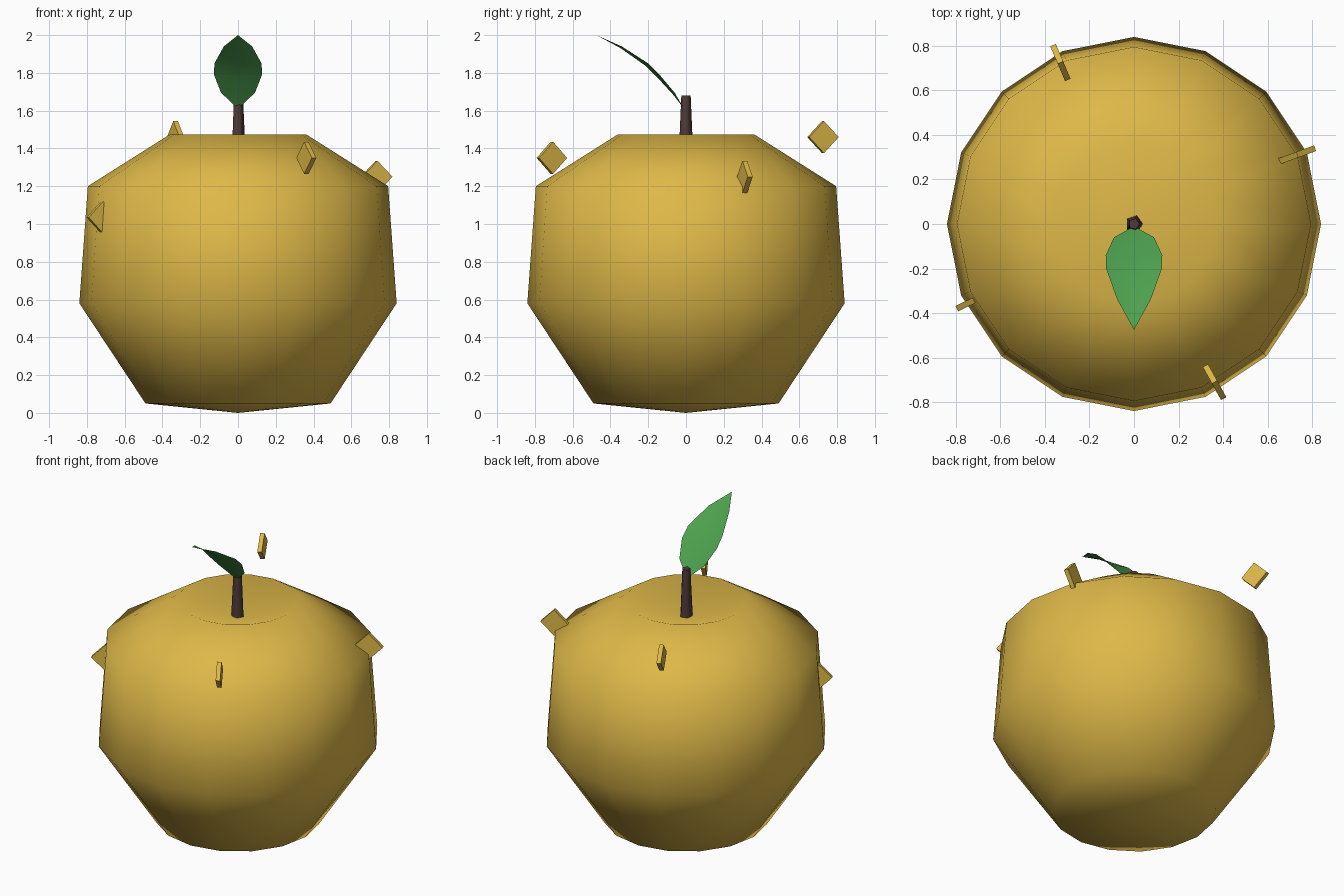
import bpy, bmesh
from math import radians, cos, sin, tau
from mathutils import Matrix, Vector

cube = bpy.data.objects.get("Cube")
if cube:
    bpy.data.objects.remove(cube, do_unlink=True)


def material(name, rgb):
    mat = bpy.data.materials.new(name)
    mat.use_nodes = True
    mat.diffuse_color = (*rgb, 1)
    mat.node_tree.nodes["Principled BSDF"].inputs["Base Color"].default_value = (*rgb, 1)
    return mat


gold = material("golden yellow", (0.73, 0.48, 0.065))
brown = material("dark brown", (0.075, 0.042, 0.04))
green = material("leaf green", (0.073, 0.35, 0.076))


def finish(name, bm, mat, smooth=False):
    mesh = bpy.data.meshes.new(name)
    for face in bm.faces:
        face.smooth = smooth and len(face.verts) < 5
    bm.to_mesh(mesh)
    bm.free()
    mesh.materials.append(mat)
    obj = bpy.data.objects.new(name, mesh)
    bpy.context.collection.objects.link(obj)
    return obj


def lathe(name, profile, sides, mat):
    bm = bmesh.new()
    verts = [bm.verts.new((r, 0, z)) for r, z in profile]
    edges = [bm.edges.new(pair) for pair in zip(verts, verts[1:])]
    bmesh.ops.spin(bm, geom=verts + edges, cent=(0, 0, 0), axis=(0, 0, 1),
                   angle=tau, steps=sides, use_merge=False)
    bmesh.ops.remove_doubles(bm, verts=bm.verts[:], dist=0.001)
    # Close any open ends with flat caps
    bmesh.ops.holes_fill(bm, edges=[e for e in bm.edges if e.is_boundary], sides=0)
    bmesh.ops.recalc_face_normals(bm, faces=bm.faces[:])
    return finish(name, bm, mat, smooth=True)


# Fruit body with a dimple at the top
lathe("fruit_body", [(0, 0), (0.49, 0.05), (0.84, 0.58), (0.795, 1.2),
                     (0.36, 1.475), (0, 1.36)], 16, gold)

# Five-sided tapered stem
lathe("stem", [(0.042, 1.33), (0.026, 1.68)], 5, brown)

# Leaf: half width, y and z along the midrib, with a shallow fold
bm = bmesh.new()
rows = []
for width, y, z in [(0, -0.01, 1.61), (0.09, -0.06, 1.695), (0.127, -0.14, 1.79),
                    (0.125, -0.2, 1.85), (0.075, -0.34, 1.94), (0, -0.475, 2.0)]:
    fold = width * 0.12
    rows.append([bm.verts.new((side * width, y - fold * (1 - abs(side)) * 0.7,
                               z - fold * (1 - abs(side)))) for side in (-1, 0, 1)])
for lower, upper in zip(rows, rows[1:]):
    for i in (0, 1):
        bm.faces.new((lower[i], upper[i], upper[i + 1], lower[i + 1]))
bmesh.ops.remove_doubles(bm, verts=bm.verts[:], dist=0.001)
bmesh.ops.recalc_face_normals(bm, faces=bm.faces[:])
if sum(f.normal.z for f in bm.faces) < 0:
    bmesh.ops.reverse_faces(bm, faces=bm.faces[:])
finish("leaf", bm, green, smooth=True)

# Thin diamond chips standing on edge around the shoulder
for number, (angle, yaw, z) in enumerate([(114.5, 113, 1.46), (23, 20, 1.25),
                                          (-63, -61, 1.35), (205.5, 206, 1.035)], 1):
    a = radians(angle)
    place = (Matrix.Translation(Vector((0.797 * cos(a), 0.797 * sin(a), z)))
             @ Matrix.Rotation(radians(yaw), 4, "Z")
             @ Matrix.Rotation(radians(45), 4, "Y")
             @ Matrix.Diagonal((0.12, 0.027, 0.12, 1)))
    bm = bmesh.new()
    bmesh.ops.create_cube(bm, size=1, matrix=place)
    finish(f"diamond_chip_{number}", bm, gold)
